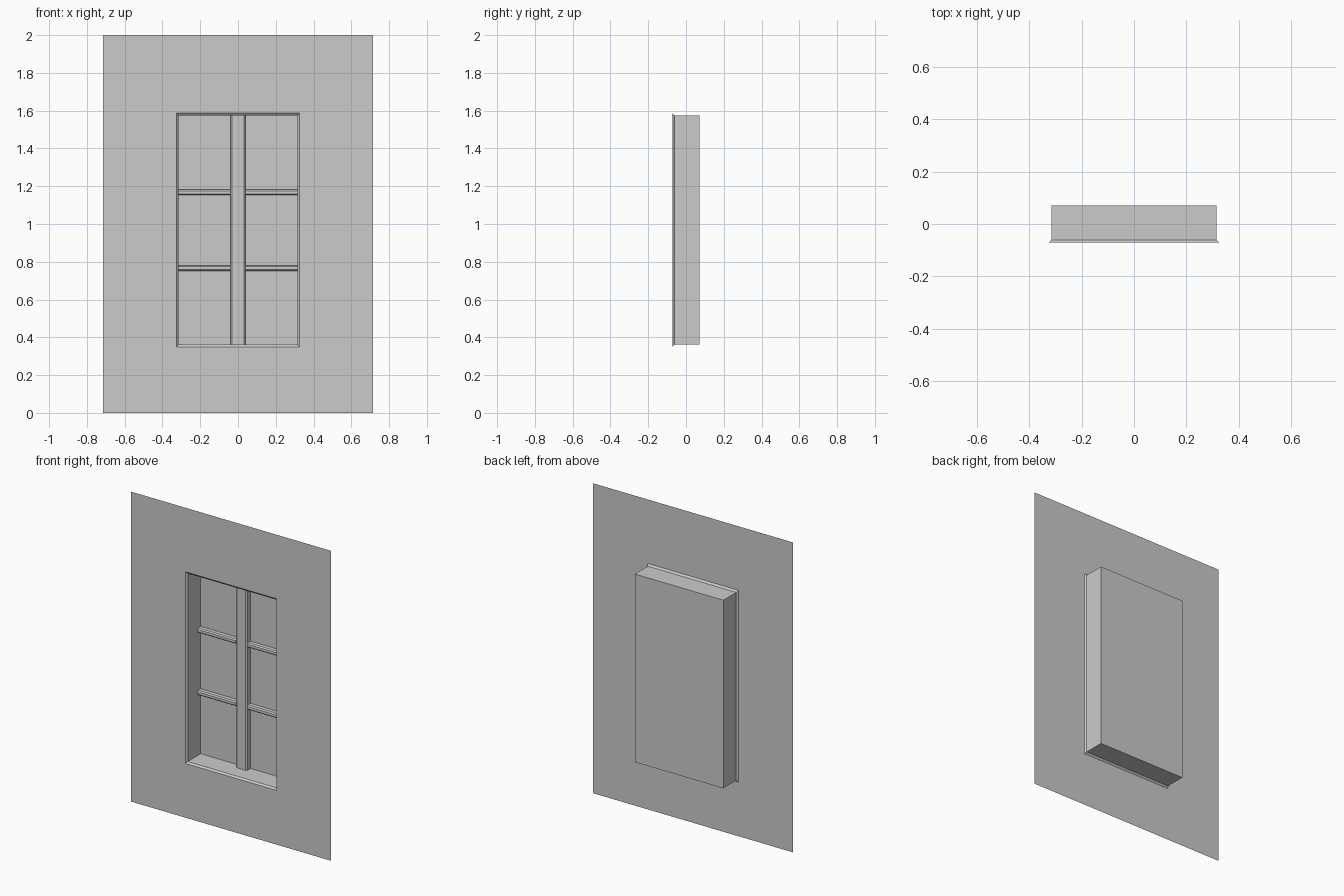
import bpy, bmesh

if "Cube" in bpy.data.objects:
    bpy.data.objects.remove(bpy.data.objects["Cube"])

FRONT, BACK = -0.071, 0.071
Z_MID = 0.968


def make_object(name, bm):
    mesh = bpy.data.meshes.new(name)
    bm.to_mesh(mesh)
    bm.free()
    ob = bpy.data.objects.new(name, mesh)
    bpy.context.collection.objects.link(ob)
    return ob


def nested_rings(name, rings, cap=False):
    """Join rectangles (half width, z low, z high, y) in order into a surface."""
    bm = bmesh.new()
    loops = [[bm.verts.new(p) for p in ((-w, y, lo), (w, y, lo), (w, y, hi), (-w, y, hi))]
             for w, lo, hi, y in rings]
    for a, b in zip(loops, loops[1:]):
        for i in range(4):
            j = (i + 1) % 4
            bm.faces.new((a[i], a[j], b[j], b[i]))
    if cap:
        bm.faces.new(loops[-1])
    return make_object(name, bm)


def glazing_bar(name, start, end, half, front, chamfer, vertical=False):
    """Extrude a bar with chamfered front corners, backed onto the pane."""
    profile = [(-half, BACK), (-half, front + chamfer), (-half + chamfer, front),
               (half - chamfer, front), (half, front + chamfer), (half, BACK)]
    bm = bmesh.new()
    ends = []
    for t in (start, end):
        ends.append([bm.verts.new((s, y, t) if vertical else (t, y, s)) for s, y in profile])
    for i in range(len(profile) - 1):
        bm.faces.new((ends[0][i], ends[0][i + 1], ends[1][i + 1], ends[1][i]))
    bmesh.ops.recalc_face_normals(bm, faces=bm.faces)
    # keep the front faces pointing forwards
    if sum(f.normal.y for f in bm.faces) > 0:
        bmesh.ops.reverse_faces(bm, faces=bm.faces)
    return make_object(name, bm)


# Flat wall panel with the window opening
opening = (0.325, 0.35, 1.587, FRONT)
nested_rings("wall", [(0.714, 0.0, 2.0, FRONT), opening])

# Recess: chamfered lip, side reveals and the pane at the back
nested_rings("window_recess", [opening,
                               (0.316, 0.361, 1.575, FRONT + 0.01),
                               (0.316, 0.361, 1.575, BACK)], cap=True)

# Wide centre mullion
glazing_bar("mullion", 0.361, 1.575, 0.04, 0.033, 0.008, vertical=True)

# Two rows of thin bars, one each side of the mullion
for row, z in (("lower", 0.766), ("upper", 1.168)):
    for side, x0, x1 in (("left", -0.316, -0.04), ("right", 0.04, 0.316)):
        bar = glazing_bar(f"{row}_{side}_bar", x0, x1, 0.015, 0.038, 0.007)
        bar.location.z = z
